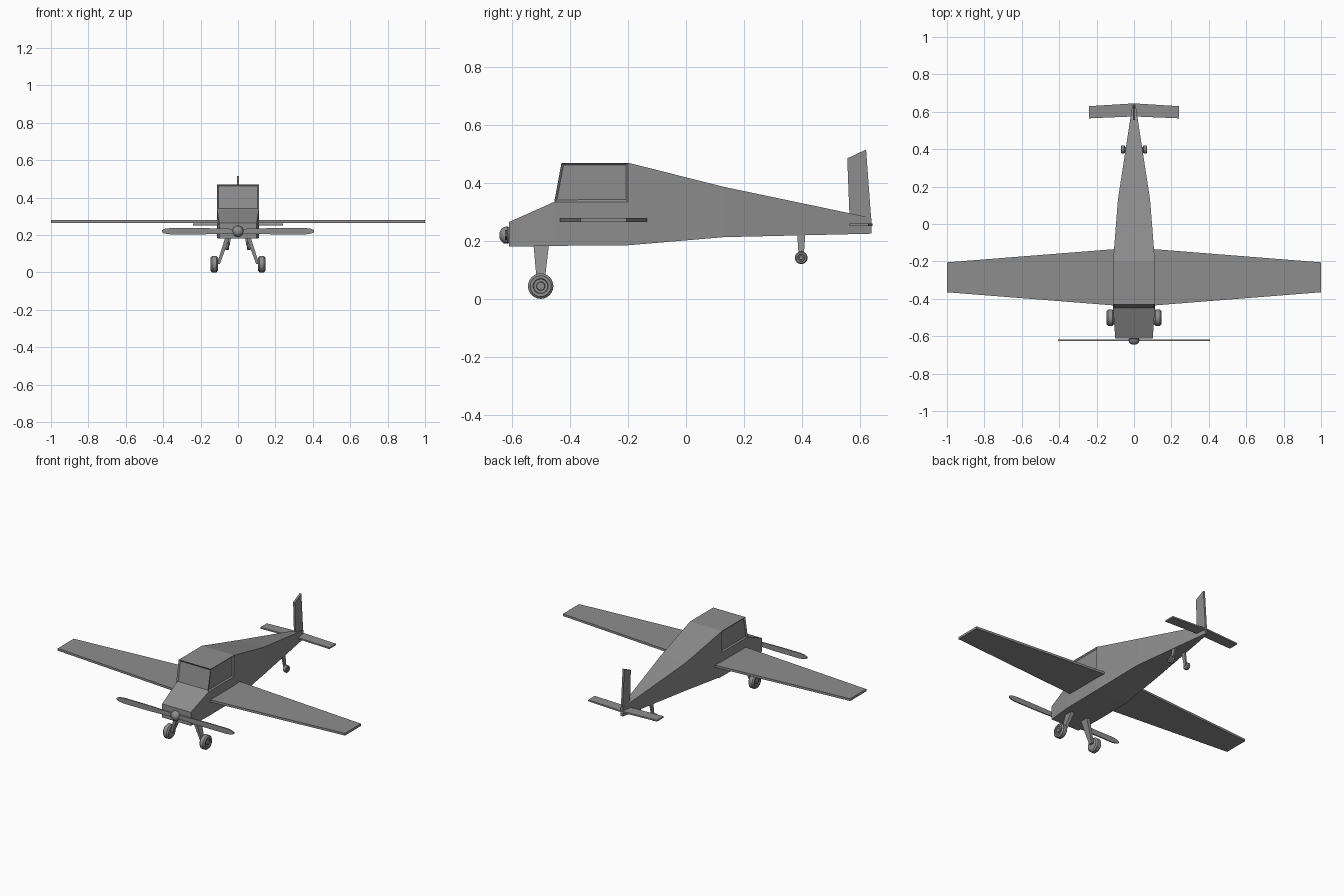
import bpy, bmesh, math
from mathutils import Vector, Matrix

cube = bpy.data.objects.get("Cube")
if cube:
    bpy.data.objects.remove(cube, do_unlink=True)

grey = bpy.data.materials.new("plain grey")
grey.use_nodes = True
GREY = (0.27, 0.27, 0.27, 1)
grey.diffuse_color = GREY
grey.node_tree.nodes["Principled BSDF"].inputs["Base Color"].default_value = GREY


def finish(name, bm, smooth=False):
    bmesh.ops.recalc_face_normals(bm, faces=bm.faces)
    mesh = bpy.data.meshes.new(name)
    bm.to_mesh(mesh)
    bm.free()
    mesh.materials.append(grey)
    obj = bpy.data.objects.new(name, mesh)
    bpy.context.collection.objects.link(obj)
    if smooth:
        bpy.ops.object.select_all(action='DESELECT')
        obj.select_set(True)
        bpy.context.view_layer.objects.active = obj
        bpy.ops.object.shade_smooth_by_angle(angle=math.radians(35))
    return obj


def loft(rings, start=True, end=True):
    """Skin a row of equal-sided rings, with optional end caps."""
    bm = bmesh.new()
    rows = [[bm.verts.new(p) for p in ring] for ring in rings]
    n = len(rows[0])
    for a, b in zip(rows, rows[1:]):
        for i in range(n):
            j = (i + 1) % n
            bm.faces.new((a[i], a[j], b[j], b[i]))
    if start:
        bm.faces.new(rows[0])
    if end:
        bm.faces.new(rows[-1])
    return bm


def section(y, bottom, top, half):
    return [(-half, y, bottom), (half, y, bottom), (half, y, top), (-half, y, top)]


def lathe(name, profile, centre, axis, sides=24):
    """Turn (distance along axis, radius) pairs around an axis."""
    turn = Vector((0, 0, 1)).rotation_difference(Vector(axis)).to_matrix()
    rings = []
    for d, r in profile:
        angles = [2 * math.pi * i / sides for i in range(sides)]
        rings.append([Vector(centre) + turn @ Vector((r * math.cos(a), r * math.sin(a), d))
                      for a in angles])
    return finish(name, loft(rings), True)


# Fuselage: nose, tail boom and cabin with recessed windows
finish("nose_body", loft([section(-0.612, 0.18, 0.265, 0.1),
                          section(-0.455, 0.183, 0.335, 0.112),
                          section(-0.2, 0.185, 0.335, 0.112)], end=False))
finish("rear_body", loft([section(-0.2, 0.185, 0.47, 0.112),
                          section(0.13, 0.213, 0.387, 0.086),
                          section(0.64, 0.225, 0.28, 0.008)], start=False))


def cabin_ring(front, z):
    return [(-0.112, front, z), (0.112, front, z), (0.112, -0.2, z), (-0.112, -0.2, z)]


bm = loft([cabin_ring(-0.455, 0.335), cabin_ring(-0.43, 0.47)], start=False)
bmesh.ops.recalc_face_normals(bm, faces=bm.faces)
bm.normal_update()
rear = [f for f in bm.faces if f.normal.y > 0.9]
bmesh.ops.delete(bm, geom=rear, context='FACES_ONLY')
panes = [f for f in bm.faces if abs(f.normal.x) > 0.9 or f.normal.y < -0.9]
bmesh.ops.inset_individual(bm, faces=panes, thickness=0.011, depth=-0.008)
finish("cabin", bm)


# Wings and tail surfaces
def panel(name, root, tip, z, thick):
    """Root and tip are (x, front y, back y)."""
    def ring(x, front, back):
        return [(x, front, z), (x, back, z), (x, back, z + thick), (x, front, z + thick)]
    finish(name, loft([ring(*root), ring(*tip)]))


for side, s in (("left", 1), ("right", -1)):
    panel(side + "_wing", (0.1 * s, -0.436, -0.134), (s, -0.365, -0.205), 0.265, 0.014)
    panel(side + "_tailplane", (0, 0.575, 0.645), (0.24 * s, 0.565, 0.63), 0.251, 0.009)

fin = [(0.566, 0.25), (0.557, 0.485), (0.622, 0.516), (0.64, 0.27)]
finish("tail_fin", loft([[(x, y, z) for y, z in fin] for x in (-0.006, 0.006)]))


# Landing gear
def strut(name, top, bottom):
    """Top and bottom are (x, y, z, half thickness, half chord)."""
    rings = [[(x - t, y - c, z), (x + t, y - c, z), (x + t, y + c, z), (x - t, y + c, z)]
             for x, y, z, t, c in (top, bottom)]
    finish(name, loft(rings))


def wheel(name, centre, radius, width, s):
    w, r = width / 2, radius
    profile = [(-w, 0.4 * r), (-w, 0.8 * r), (-0.6 * w, r), (0.6 * w, r), (w, 0.82 * r),
               (w, 0.6 * r), (0.7 * w, 0.55 * r), (0.7 * w, 0.35 * r), (w, 0.3 * r)]
    lathe(name, profile, centre, (s, 0, 0))


for side, s in (("left", 1), ("right", -1)):
    strut(side + "_main_strut", (0.055 * s, -0.5, 0.19, 0.012, 0.027),
          (0.105 * s, -0.502, 0.045, 0.008, 0.012))
    wheel(side + "_main_wheel", (0.127 * s, -0.502, 0.044), 0.044, 0.038, s)
    strut(side + "_tail_strut", (0.034 * s, 0.398, 0.235, 0.005, 0.015),
          (0.05 * s, 0.398, 0.14, 0.005, 0.008))
    wheel(side + "_tail_wheel", (0.059 * s, 0.398, 0.142), 0.022, 0.022, s)

# Propeller: round-tipped blades and a domed hub
HUB_Z = 0.22
lathe("propeller_hub", [(-0.005, 0.022), (0.004, 0.03), (0.018, 0.028),
                        (0.027, 0.02), (0.033, 0.008)],
      (0, -0.612, HUB_Z), (0, -1, 0), 16)
half = [(0.0, 0.012), (0.2, 0.017), (0.36, 0.017), (0.39, 0.013), (0.407, 0.005)]
upper = [(-x, h) for x, h in reversed(half)] + half[1:]
outline = upper + [(x, -h) for x, h in reversed(upper)]
finish("propeller_blades", loft([[(x, y, HUB_Z + h) for x, h in outline]
                                 for y in (-0.625, -0.618)]))
